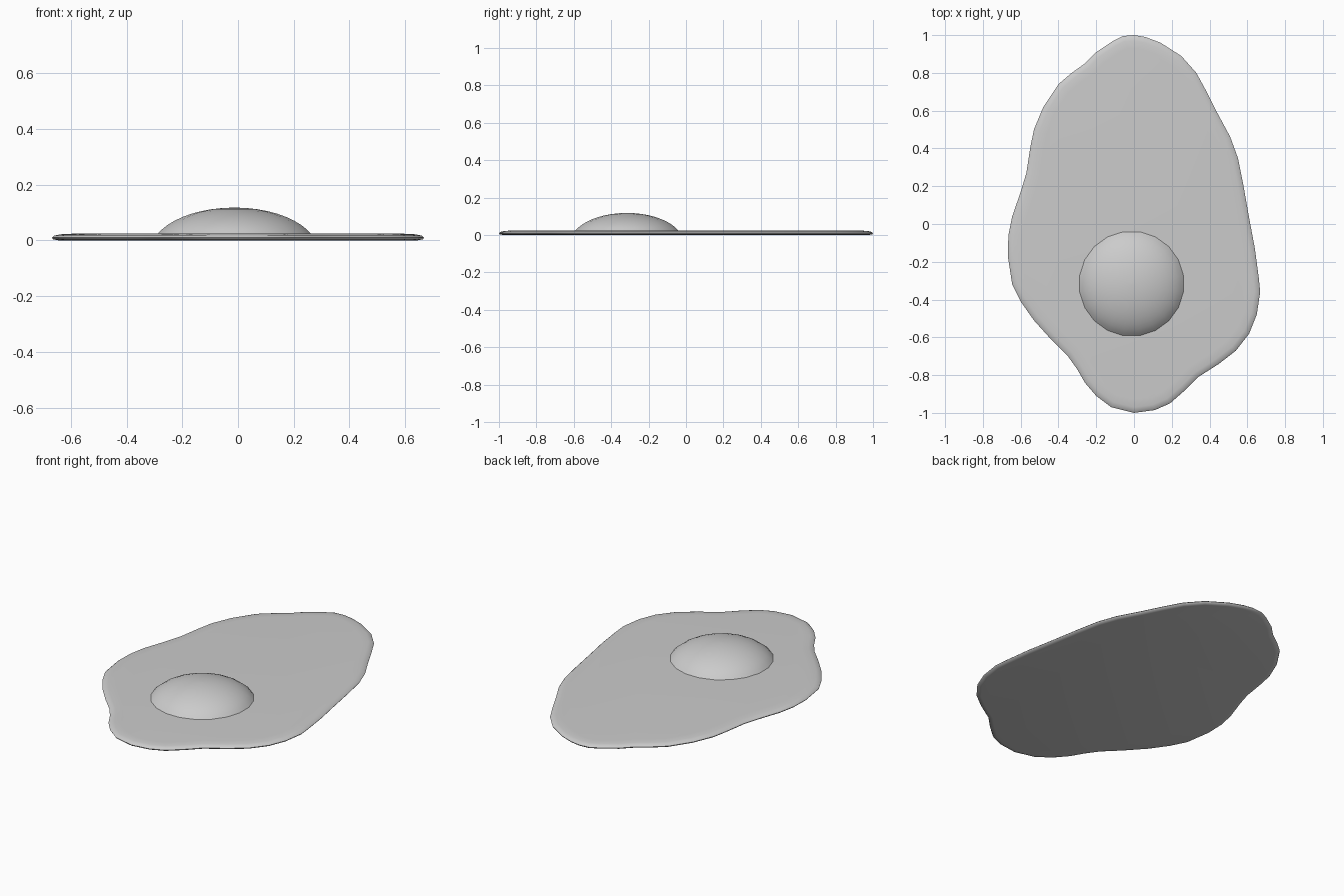
import bpy, math
from mathutils import Vector

if "Cube" in bpy.data.objects:
    bpy.data.objects.remove(bpy.data.objects["Cube"])

# Outline of the egg white, clockwise seen from above
OUTLINE = [(0, 1), (.06, .99), (.14, .96), (.25, .89), (.33, .80), (.39, .69), (.44, .59),
           (.51, .46), (.55, .35), (.58, .20), (.61, .03), (.64, -.13), (.66, -.28),
           (.668, -.36), (.65, -.48), (.61, -.58), (.54, -.67), (.45, -.74), (.34, -.81),
           (.27, -.88), (.19, -.95), (.11, -.985), (0, -1), (-.12, -.97), (-.20, -.91),
           (-.26, -.84), (-.30, -.77), (-.35, -.70), (-.44, -.61), (-.53, -.51),
           (-.60, -.41), (-.645, -.32), (-.668, -.17), (-.665, -.06), (-.645, .04),
           (-.60, .17), (-.57, .27), (-.55, .40), (-.53, .50), (-.48, .62), (-.40, .74),
           (-.33, .80), (-.26, .85), (-.20, .91), (-.11, .97), (-.06, .995)]


def loft(name, rings):
    """Join equal-length rings (counter-clockwise, bottom to top) and cap both ends."""
    n = len(rings[0])
    verts = [v for ring in rings for v in ring]
    faces = [(k * n + i, k * n + (i + 1) % n, (k + 1) * n + (i + 1) % n, (k + 1) * n + i)
             for k in range(len(rings) - 1) for i in range(n)]
    faces.append(tuple(reversed(range(n))))
    faces.append(tuple(range(len(verts) - n, len(verts))))
    mesh = bpy.data.meshes.new(name)
    mesh.from_pydata(verts, [], faces)
    mesh.update()
    ob = bpy.data.objects.new(name, mesh)
    bpy.context.collection.objects.link(ob)
    bpy.ops.object.select_all(action='DESELECT')
    ob.select_set(True)
    bpy.context.view_layer.objects.active = ob
    bpy.ops.object.shade_smooth_by_angle(angle=math.radians(50))
    return ob


def inset_ring(points, inset, z):
    """Offset the outline inwards and lift it to height z."""
    ring = []
    for i, p in enumerate(points):
        t = (points[(i + 1) % len(points)] - points[i - 1]).normalized()
        q = p + Vector((-t.y, t.x)) * inset
        ring.append((q.x, q.y, z))
    return ring


# Egg white: thin sheet with a rounded rim
outline = [Vector(p) for p in reversed(OUTLINE)]
white_profile = [(.025, 0), (.004, .004), (0, .010), (.008, .017), (.03, .022), (.07, .024)]
loft("egg_white", [inset_ring(outline, d, z) for d, z in white_profile])

# Yolk: shallow ellipsoid dome resting on the white
CX, CY, BASE, A, B, SIDES, STEPS = -.013, -.316, -.04, .305, .158, 20, 10
start = math.asin((.02 - BASE) / B)
yolk_rings = []
for k in range(STEPS):
    e = start + (math.radians(89) - start) * k / (STEPS - 1)
    r, z = A * math.cos(e), BASE + B * math.sin(e)
    yolk_rings.append([(CX + r * math.cos(math.tau * (i + .5) / SIDES),
                        CY + r * math.sin(math.tau * (i + .5) / SIDES), z)
                       for i in range(SIDES)])
loft("yolk", yolk_rings)
